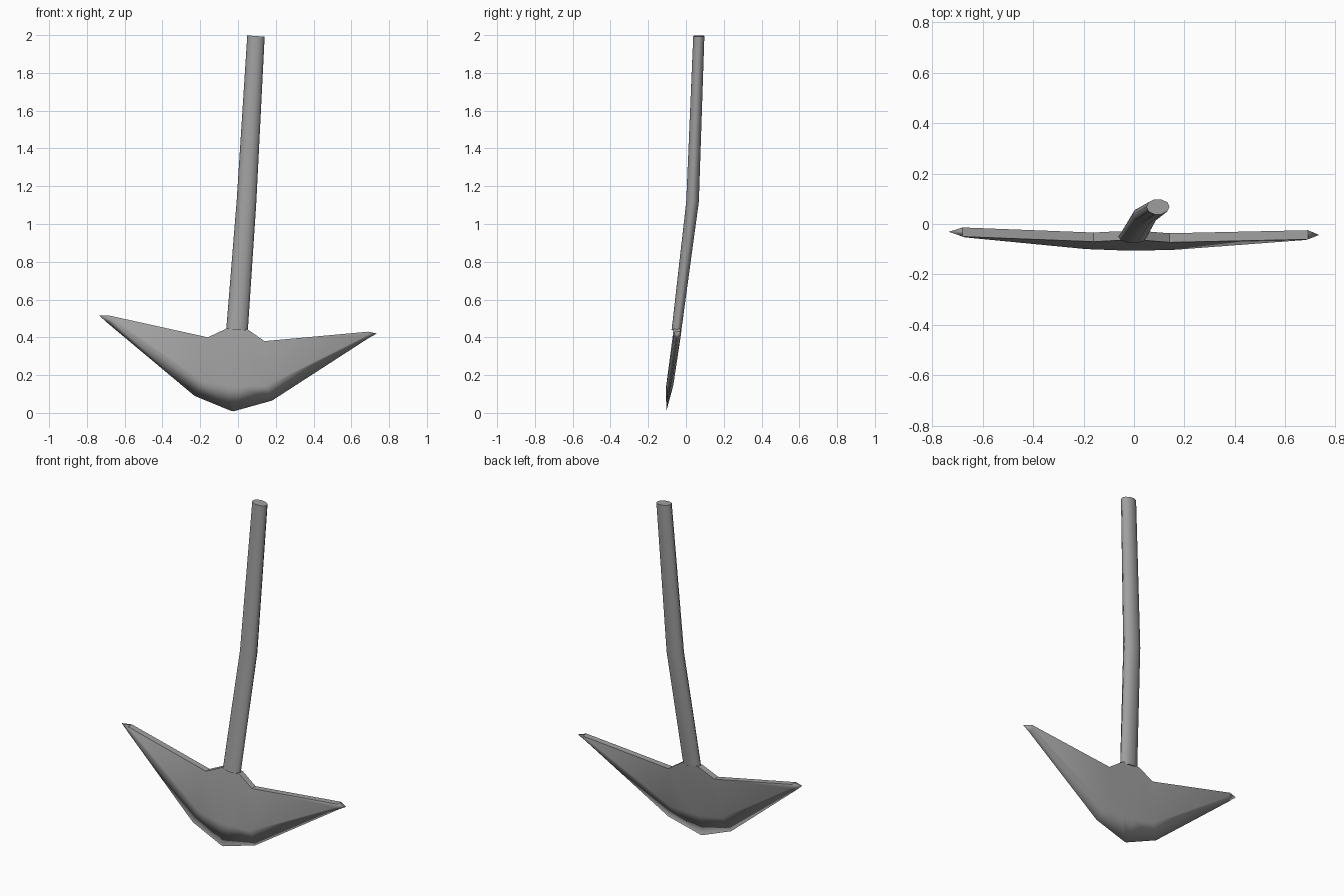
import bpy
import bmesh
import math
from mathutils import Vector

cube = bpy.data.objects.get("Cube")
if cube:
    bpy.data.objects.remove(cube)

GREY = (0.35, 0.35, 0.35, 1)
steel = bpy.data.materials.new("grey_steel")
steel.use_nodes = True
steel.diffuse_color = GREY
steel.node_tree.nodes["Principled BSDF"].inputs["Base Color"].default_value = GREY


def finish(bm, name):
    """Turn a bmesh into a smooth shaded object, keeping its marked sharp edges."""
    bmesh.ops.recalc_face_normals(bm, faces=bm.faces[:])
    for face in bm.faces:
        face.smooth = True
    mesh = bpy.data.meshes.new(name)
    bm.to_mesh(mesh)
    bm.free()
    mesh.materials.append(steel)
    obj = bpy.data.objects.new(name, mesh)
    bpy.context.scene.collection.objects.link(obj)
    return obj


# Handle: oval rings lofted along a slightly bent path
SIDES = 10
path = [  # centre, half width, half depth
    (Vector((-0.005, -0.05, 0.44)), 0.057, 0.027),
    (Vector((0.045, 0.035, 1.12)), 0.052, 0.035),
    (Vector((0.095, 0.068, 1.995)), 0.046, 0.031),
]
bm = bmesh.new()
rings = []
for centre, half_w, half_d in path:
    ring = []
    for i in range(SIDES):
        a = math.tau * i / SIDES
        x, y = half_w * math.cos(a), half_d * math.sin(a)
        ring.append(bm.verts.new(centre + Vector((x, y, -0.08 * x))))
    rings.append(ring)
for low, high in zip(rings, rings[1:]):
    for i in range(SIDES):
        j = (i + 1) % SIDES
        bm.faces.new((low[i], low[j], high[j], high[i]))
for ring in (rings[0], rings[-1]):
    cap = bm.faces.new(ring)
    for edge in cap.edges:
        edge.smooth = False
finish(bm, "handle")

# Blade: (top, ridge, cutting edge) as x, z from the left-hand wing to the other
stations = [
    ((-0.68, 0.515), (-0.67, 0.49), (-0.69, 0.475)),
    ((-0.16, 0.40), (-0.19, 0.17), (-0.23, 0.09)),
    ((-0.06, 0.447), (-0.05, 0.14), (-0.04, 0.012)),
    ((0.05, 0.443), (0.02, 0.14), (-0.025, 0.008)),
    ((0.14, 0.38), (0.15, 0.145), (0.18, 0.065)),
    ((0.69, 0.43), (0.68, 0.41), (0.69, 0.395)),
]
HALF = 0.018


def blade_vert(bm, point, offset):
    """Place a point on the tilted blade plane, shifted through its thickness."""
    x, z = point
    y = -0.047 + 0.13 * (z - 0.45) + 0.01 * abs(x) + offset
    return bm.verts.new((x, y, z))


bm = bmesh.new()
loops = []
for top, ridge, edge in stations:
    loops.append([
        blade_vert(bm, top, -HALF), blade_vert(bm, ridge, -HALF),
        blade_vert(bm, edge, 0),
        blade_vert(bm, ridge, HALF), blade_vert(bm, top, HALF),
    ])
for a, b in zip(loops, loops[1:]):
    for i in range(5):
        j = (i + 1) % 5
        face = bm.faces.new((a[i], a[j], b[j], b[i]))
        if i == 4:  # narrow top face stays crisp
            for e in face.edges:
                e.smooth = False

# Wing tips close to a point
for loop, tip in ((loops[0], (-0.735, 0.515)), (loops[-1], (0.735, 0.42))):
    point = blade_vert(bm, tip, 0)
    for i in range(5):
        bm.faces.new((loop[i], loop[(i + 1) % 5], point))
finish(bm, "blade")
